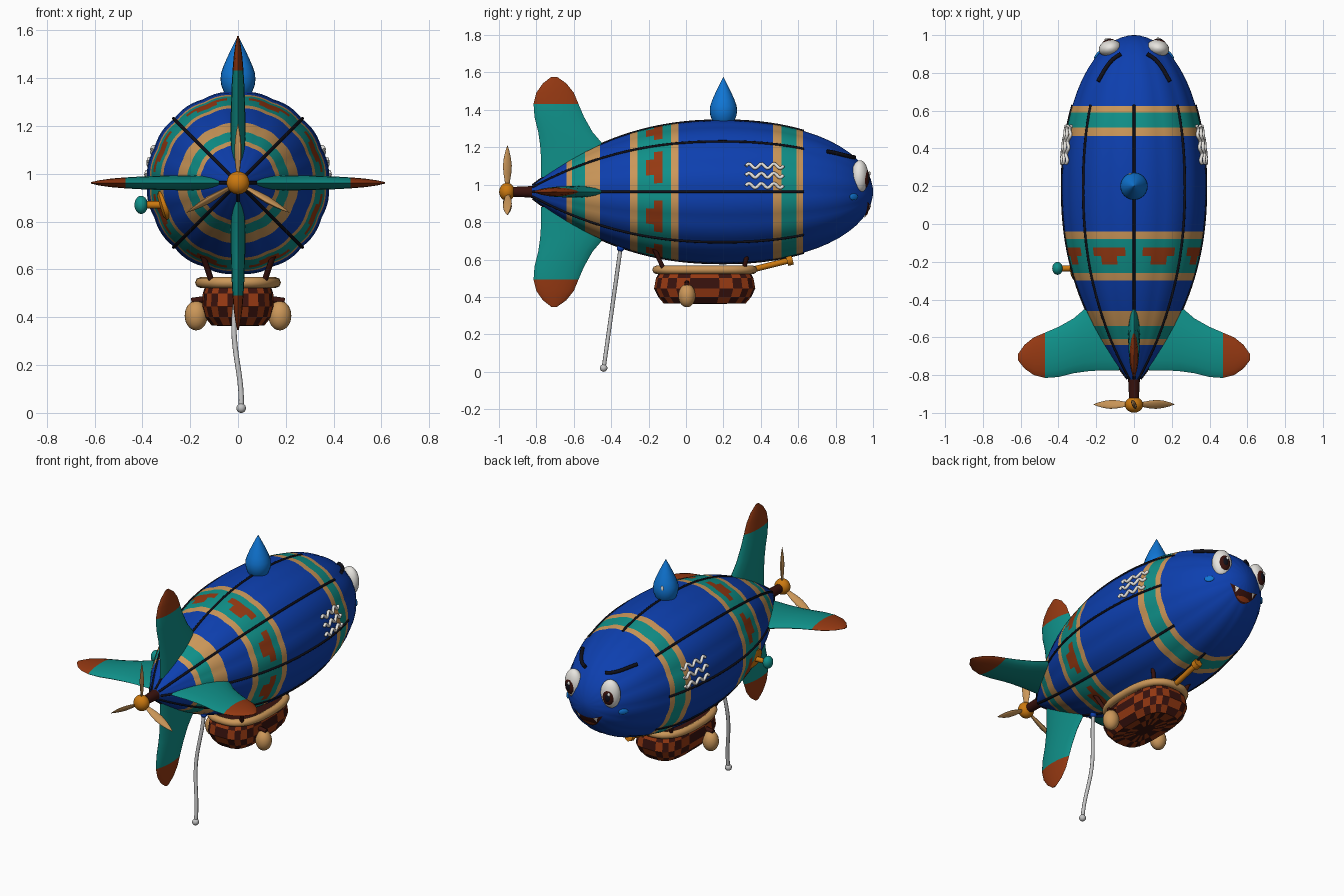
import bpy, math
from math import sin, cos, pi, radians, hypot, sqrt
from mathutils import Matrix, Vector

if "Cube" in bpy.data.objects:
    bpy.data.objects.remove(bpy.data.objects["Cube"])

COLOURS = {
    "blue": (.004, .05, .43), "teal": (.005, .28, .25), "tan": (.6, .31, .1),
    "rust": (.3, .04, .006), "brown": (.04, .006, .004), "orange": (.6, .19, .005),
    "sky": (.005, .18, .66), "white": (.8, .78, .74), "grey": (.55, .55, .55),
    "black": (.005, .005, .01)}
MATS = {}
for key, rgb in COLOURS.items():
    m = bpy.data.materials.new(key + "_paint")
    m.use_nodes = True
    m.diffuse_color = (*rgb, 1)
    m.node_tree.nodes["Principled BSDF"].inputs["Base Color"].default_value = (*rgb, 1)
    MATS[key] = m


def finish(name, mesh, mats, idx=None, angle=40):
    for c in mats:
        mesh.materials.append(MATS[c])
    if idx:
        mesh.polygons.foreach_set("material_index", idx)
    if angle:
        mesh.shade_smooth()
        mesh.set_sharp_from_angle(angle=radians(angle))
    ob = bpy.data.objects.new(name, mesh)
    bpy.context.collection.objects.link(ob)
    return ob


def loft(name, rings, mats, rule=None, mat=None, angle=40):
    """Skin closed rings of points; rule(ring, segment) gives the material index."""
    n = len(rings[0])
    verts = [p for r in rings for p in r]
    faces, idx = [], []
    for j in range(len(rings) - 1):
        for i in range(n):
            k = (i + 1) % n
            faces.append((j*n + i, j*n + k, j*n + n + k, j*n + n + i))
            idx.append(rule(j, i) if rule else 0)
    faces.append(tuple(reversed(range(n))))
    faces.append(tuple(range(len(verts) - n, len(verts))))
    idx += [idx[0], idx[-1]]
    mesh = bpy.data.meshes.new(name)
    mesh.from_pydata(verts, [], faces)
    if mat:
        mesh.transform(mat)
    import bmesh
    bm = bmesh.new()
    bm.from_mesh(mesh)
    bmesh.ops.recalc_face_normals(bm, faces=bm.faces)
    bm.to_mesh(mesh)
    bm.free()
    return finish(name, mesh, mats, idx, angle)


def lathe(name, profile, colour, mat, n=24):
    """Revolve (height, radius) pairs round local z."""
    rings = [[(r*cos(2*pi*i/n), r*sin(2*pi*i/n), h) for i in range(n)] for h, r in profile]
    return loft(name, rings, [colour], mat=mat)


def place(loc, rot=Matrix(), scale=(1, 1, 1)):
    return Matrix.Translation(loc) @ rot.to_4x4() @ Matrix.Diagonal((*scale, 1))


BALL = [(-cos(pi*k/14), max(sin(pi*k/14), .002)) for k in range(15)]


def ball(name, loc, scale, colour, rot=Matrix()):
    return lathe(name, BALL, colour, place(loc, rot, scale))


def tube(name, pts, radius, colour, cyclic=False, smooth=True):
    cu = bpy.data.curves.new(name, 'CURVE')
    cu.dimensions = '3D'
    cu.bevel_depth, cu.bevel_resolution, cu.use_fill_caps = radius, 2, True
    sp = cu.splines.new('POLY')
    sp.points.add(len(pts) - 1)
    for p, co in zip(sp.points, pts):
        p.co = (*co, 1)
    sp.use_cyclic_u = cyclic
    tmp = bpy.data.objects.new(name + "_path", cu)
    mesh = bpy.data.meshes.new_from_object(tmp)
    mesh.materials.clear()
    bpy.data.objects.remove(tmp)
    return finish(name, mesh, [colour], angle=60)


# Envelope shape: axis along y at height ZC
ZC, RMAX, YMID = .962, .385, .2


def radius(y):
    if y > YMID:
        return RMAX*sqrt(max(0, 1 - ((y - YMID)/.8)**2.1))
    return RMAX*(1 - .93*((YMID - y)/1.03)**2.25)


def nose_y(x, z):
    return YMID + .8*(1 - (hypot(x, z - ZC)/RMAX)**2)**(1/2.1)


# Envelope with painted bands, patches and shallow gores
ys = [-.83, -.78, -.72, -.64, -.61, -.54, -.46, -.38, -.3, -.26, -.215, -.17, -.125, -.08,
      -.04, .05, .15, .25, .35, .465, .51, .59, .625, .7, .76, .82, .87, .91, .945, .97, .988, .998, .9999]
bands = [(-.64, 0), (-.61, 2), (-.54, 1), (-.46, 2), (-.3, 0), (-.26, 2), (-.08, 1), (-.04, 2),
         (.465, 0), (.51, 2), (.59, 1), (.625, 2), (2, 0)]
SEG = 96


def paint(j, i):
    y = (ys[j] + ys[j + 1])/2
    off = abs((i + .5) % 12 - 6)
    if -.215 < y < -.17 and off < 2 or -.17 < y < -.125 and off < 4:
        return 3
    return next(c for limit, c in bands if y < limit)


def body_ring(y):
    ring = []
    for i in range(SEG):
        a = 2*pi*i/SEG
        r = radius(y)*(1 - .015*(1 - abs(sin(8*a))))
        ring.append((r*cos(a), y, ZC + r*sin(a)))
    return ring


loft("envelope", [body_ring(y) for y in ys], ["blue", "teal", "tan", "rust"], paint)

# Seams
for k in range(8):
    a = k*pi/4
    path = [(radius(y)*.988*cos(a), y, ZC + radius(y)*.988*sin(a))
            for y in (-.82 + 1.45*t/30 for t in range(31))]
    tube("seam", path, .007, "black")

# Tail fins: span, leading edge, trailing edge, half thickness
stations = [(.08, -.4, -.775, .03), (.18, -.4, -.775, .031), (.25, -.44, -.78, .031),
            (.32, -.5, -.79, .03), (.4, -.545, -.81, .027), (.47, -.575, -.815, .023),
            (.53, -.6, -.8, .018), (.58, -.64, -.765, .011), (.615, -.69, -.72, .003)]


def fin_ring(s, lead, trail, t):
    ring = []
    for k in range(16):
        a = 2*pi*k/16
        ring.append((t*sin(a)*abs(sin(a))**.4, (lead + trail)/2 + (lead - trail)/2*cos(a), s))
    return ring


for k in range(4):
    loft("tail_fin", [fin_ring(*s) for s in stations], ["teal", "rust"],
         lambda j, i: int(j >= 5), place((0, 0, ZC), Matrix.Rotation(k*pi/2, 4, 'Y')))

# Propeller
back = Matrix.Rotation(pi/2, 4, 'X')
lathe("propeller_shaft", [(.78, .038), (.84, .03), (.93, .026)], "brown", place((0, 0, ZC), back))
ball("propeller_hub", (0, -.957, ZC), (.048, .042, .048), "orange")
blade = [(.02, .01), (.06, .016), (.1, .023), (.14, .026), (.18, .021), (.22, .011), (.248, .001)]
for k in range(3):
    spin = Matrix.Rotation(2*pi*k/3, 4, 'Y') @ Matrix.Rotation(radians(25), 4, 'Z')
    lathe("propeller_blade", blade, "tan", place((0, -.955, ZC), spin, (.45, 1, 1)), 16)

# Droplet on top
drop = [(1.32, .045), (1.345, .06), (1.37, .07), (1.395, .073), (1.42, .071), (1.45, .061),
        (1.48, .048), (1.51, .034), (1.54, .019), (1.575, .001)]
lathe("droplet", drop, "sky", place((0, .2, 0)))
ball("droplet_glint", (-.02, .264, 1.42), (.009, .006, .016), "white")

# Gondola basket with chequered sides
def oval(z, a, b, n=24, power=.6):
    pts = []
    for i in range(n):
        c, s = cos(2*pi*(i + .5)/n), sin(2*pi*(i + .5)/n)
        pts.append((math.copysign(abs(c)**power, c)*a, .1 + math.copysign(abs(s)**power, s)*b, z))
    return pts


hull = [(.54, .135, .24), (.5, .148, .262), (.445, .152, .272), (.4, .14, .25), (.365, .11, .22),
        (.364, .07, .15), (.363, .03, .07)]
loft("basket", [oval(*h) for h in hull], ["brown", "rust"], lambda j, i: (i + j) % 2, angle=0)
tube("basket_rim", oval(.545, .157, .258, 40, .75), .023, "tan", cyclic=True)
for s in (-1, 1):
    tube("rear_strut", [(s*.155, -.18, .68), (s*.11, -.12, .55)], .012, "brown")
    tube("front_strut", [(s*.14, .33, .64), (s*.11, .31, .55)], .012, "brown")
    ball("sandbag", (s*.175, .005, .407), (.048, .046, .062), "tan")
    tube("sandbag_tie", [(s*.14, .005, .475), (s*.195, .005, .467)], .014, "brown")

# Speaking pipe under the belly
tube("pipe", [(0, .33, .54), (0, .55, .595)], .016, "orange")
tube("pipe_collar", [(0, .54, .592), (0, .57, .6)], .027, "orange")

# Trailing rope
rope = []
for k in range(25):
    t = k/24
    rope.append((.014*cos(2*pi*t*1.05) - .006 + .006*t, -.35 - .09*t, .66 - .64*t))
tube("rope", rope, .011, "grey")
ball("rope_end", (rope[-1][0], -.44, .02), (.02, .02, .02), "grey")
ball("rope_knot", (rope[0][0], -.35, .66), (.02, .02, .018), "blue")

# Valve on the side
out = Vector((-.31, 0, -.092)).to_track_quat('Z', 'Y').to_matrix()
lathe("valve_plate", [(-.02, .062), (.012, .062), (.022, .045)], "orange", place((-.305, -.235, .87), out))
tube("valve_stem", [(-.3, -.235, .87), (-.4, -.235, .87)], .016, "orange")
ball("valve_knob", (-.405, -.235, .87), (.028, .034, .038), "teal")

# Face: eyes, brows, cheeks and side waves, mirrored
for s in (-1, 1):
    ex, ey, ez = s*.127, .93, 1.043
    turn = Matrix.Rotation(-s*radians(12), 4, 'Z')

    def eye_part(name, off, size, colour):
        ball(name, Vector((ex, ey, ez)) + turn @ Vector(off), size, colour, turn)
    eye_part("eye", (0, 0, 0), (.06, .045, .088), "white")
    eye_part("iris", (0, .03, -.008), (.036, .02, .05), "brown")
    eye_part("pupil", (0, .036, -.008), (.021, .018, .032), "black")
    eye_part("eye_glint", (-.01, .05, .016), (.009, .006, .011), "white")
    brow = []
    for k in range(9):
        t = k/8
        x, y = .07 + .12*t, .9 - .145*t + .025*sin(pi*t)
        brow.append((s*x, y, ZC + sqrt(radius(y)**2 - x*x) + .008))
    tube("eyebrow", brow, .011, "black")
    ball("cheek", (s*.193, .897, .935), (.008, .028, .018), "sky", Matrix.Rotation(s*radians(40), 4, 'Z'))
    for z in (1.1, 1.05, .995):
        wave = []
        for k in range(29):
            y, zz = .32 + .2*k/28, z + .012*sin(2*pi*3*k/28)
            wave.append((s*(sqrt(radius(y)**2 - (zz - ZC)**2) + .004), y, zz))
        tube("side_wave", wave, .009, "white")


def patch(name, x0, x1, upper, lower, lift, colour, nx=12, nz=4):
    """Thin plate laid over the nose between two curves."""
    verts, faces = [], []
    for i in range(nx + 1):
        x = x0 + (x1 - x0)*i/nx
        for j in range(nz + 1):
            z = lower(x) + (upper(x) - lower(x))*j/nz
            verts.append((x, nose_y(x, z) + lift, z))
    for i in range(nx):
        for j in range(nz):
            a = i*(nz + 1) + j
            faces.append((a, a + 1, a + nz + 2, a + nz + 1))
    mesh = bpy.data.meshes.new(name)
    mesh.from_pydata(verts, [], faces)
    finish(name, mesh, [colour])


# Mouth
def lip_top(x):
    return .885 + 2.5*x*x


def lip_low(x):
    return .82 + 9*x*x


patch("mouth", -.1, .1, lip_top, lip_low, .004, "brown")
patch("tongue", -.05, .05, lambda x: .853 - 3*x*x, lambda x: .828 + 7*x*x, .007, "rust")
for s in (-1, 1):
    patch("tooth", s*.06 - .014, s*.06 + .014, lip_top,
          lambda x: lip_top(x) - .032*(1 - abs(x - s*.06)/.014), .008, "white", 4, 2)
